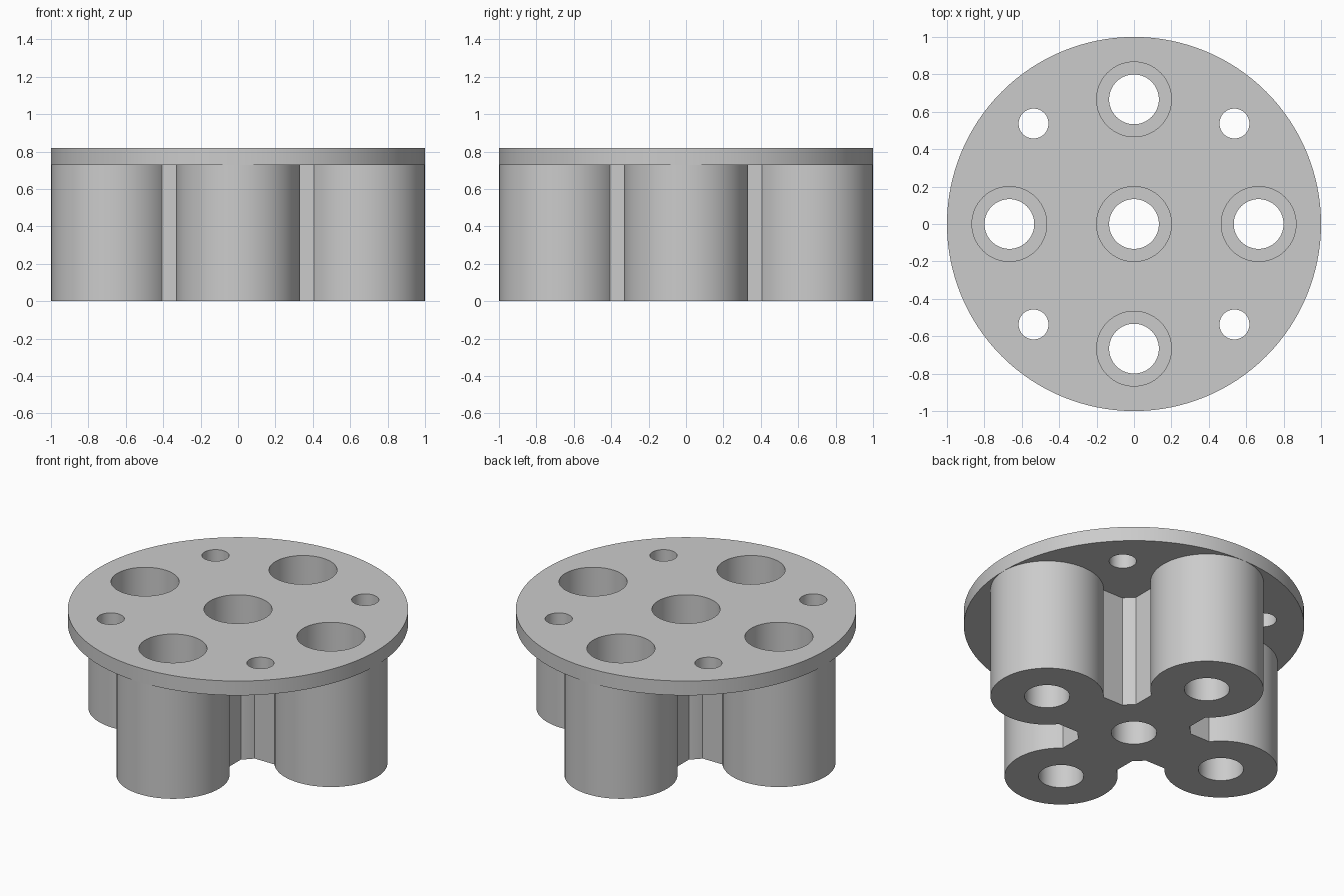
import bpy
from math import radians

if "Cube" in bpy.data.objects:
    bpy.data.objects.remove(bpy.data.objects["Cube"], do_unlink=True)

HEIGHT = 0.82        # overall height
PLATE_BOTTOM = 0.727 # underside of the round flange
OVERLAP = 0.78       # body runs up inside the flange
PITCH = 0.6665       # distance of outer columns from the axis
COLUMN_R = 0.3325
ARM_HALF = 0.205
BORE_R, POCKET_R, POCKET_FLOOR = 0.133, 0.2, 0.4
BOLT_POS, BOLT_R = 0.537, 0.08

grey = bpy.data.materials.new("light_grey")
grey.use_nodes = True
colour = (0.6, 0.6, 0.6, 1)
grey.diffuse_color = colour
grey.node_tree.nodes["Principled BSDF"].inputs["Base Color"].default_value = colour


def cylinder(name, x, y, radius, z0, z1, sides=64):
    bpy.ops.mesh.primitive_cylinder_add(vertices=sides, radius=radius, depth=z1 - z0,
                                        location=(x, y, (z0 + z1) / 2))
    ob = bpy.context.object
    ob.name = name
    return ob


def box(name, sx, sy, z0, z1):
    bpy.ops.mesh.primitive_cube_add(size=1, location=(0, 0, (z0 + z1) / 2))
    ob = bpy.context.object
    ob.name = name
    ob.scale = (sx, sy, z1 - z0)
    bpy.ops.object.transform_apply(location=False, rotation=False, scale=True)
    return ob


def combine(target, tool, operation):
    tool.hide_render = True
    bpy.context.view_layer.objects.active = target
    mod = target.modifiers.new(operation.lower(), "BOOLEAN")
    mod.operation = operation
    mod.solver = "EXACT"
    mod.object = tool
    bpy.ops.object.modifier_apply(modifier=mod.name)
    bpy.data.objects.remove(tool, do_unlink=True)


outer = [(PITCH, 0), (0, PITCH), (-PITCH, 0), (0, -PITCH)]

# Central core, cross arms and four columns
hub = cylinder("flanged_hub", 0, 0, COLUMN_R, 0, OVERLAP)
combine(hub, box("arm_x", 2 * PITCH, 2 * ARM_HALF, 0, OVERLAP), "UNION")
combine(hub, box("arm_y", 2 * ARM_HALF, 2 * PITCH, 0, OVERLAP), "UNION")
for x, y in outer:
    combine(hub, cylinder("column", x, y, COLUMN_R, 0, OVERLAP), "UNION")

# Round flange on top
combine(hub, cylinder("flange", 0, 0, 1, PLATE_BOTTOM, HEIGHT, 128), "UNION")

# Stepped bores through every column and the core
for x, y in outer + [(0, 0)]:
    combine(hub, cylinder("pocket", x, y, POCKET_R, POCKET_FLOOR, 1), "DIFFERENCE")
    combine(hub, cylinder("bore", x, y, BORE_R, -0.1, 1), "DIFFERENCE")

# Bolt holes through the flange only
for sx in (-1, 1):
    for sy in (-1, 1):
        combine(hub, cylinder("bolt_hole", sx * BOLT_POS, sy * BOLT_POS, BOLT_R, 0.5, 1, 48),
                "DIFFERENCE")

# Put the origin at the base, colour and shade
bpy.ops.object.select_all(action="DESELECT")
hub.select_set(True)
bpy.context.view_layer.objects.active = hub
bpy.ops.object.transform_apply(location=True, rotation=False, scale=False)
hub.data.materials.clear()
hub.data.materials.append(grey)
bpy.ops.object.shade_smooth_by_angle(angle=radians(30))
